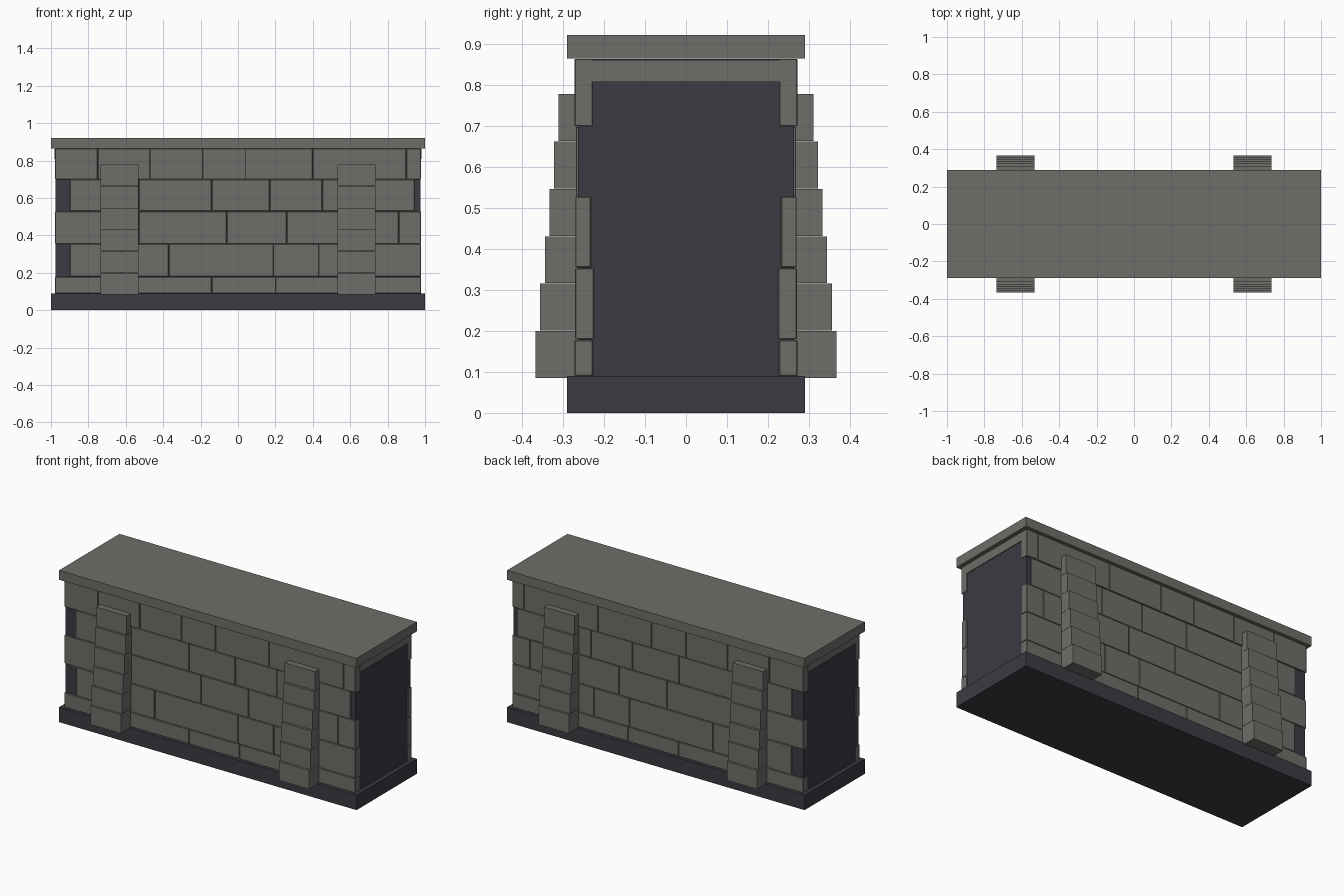
import bpy
import bmesh
from mathutils import Matrix, Vector

old = bpy.data.objects.get("Cube")
if old:
    bpy.data.objects.remove(old, do_unlink=True)


def make_material(name, colour):
    mat = bpy.data.materials.new(name)
    mat.use_nodes = True
    mat.diffuse_color = (*colour, 1)
    mat.node_tree.nodes["Principled BSDF"].inputs["Base Color"].default_value = (*colour, 1)
    return mat


STONE = make_material("grey stone", (0.155, 0.157, 0.142))
DARK = make_material("dark slate", (0.046, 0.043, 0.055))


def build(name, boxes, mat, bevel=0):
    """Make one object from boxes given as (low corner, high corner)."""
    bm = bmesh.new()
    for low, high in boxes:
        low, high = Vector(low), Vector(high)
        place = Matrix.Translation((low + high) / 2) @ Matrix.Diagonal((*(high - low), 1))
        bmesh.ops.create_cube(bm, size=1, matrix=place)
    mesh = bpy.data.meshes.new(name)
    bm.to_mesh(mesh)
    bm.free()
    mesh.materials.append(mat)
    obj = bpy.data.objects.new(name, mesh)
    bpy.context.collection.objects.link(obj)
    if bevel:
        mod = obj.modifiers.new("worn edges", "BEVEL")
        mod.width = bevel
        mod.segments = 1
    return obj


def side_box(side, x0, x1, y0, y1, z0, z1):
    """Box between two distances from the middle, on the front or back."""
    ya, yb = sorted((side * y0, side * y1))
    return (x0, ya, z0), (x1, yb, z1)


# Plinth, inner core and capping slab
build("plinth", [((-1, -0.29, 0), (1, 0.29, 0.09))], DARK)
build("wall_core", [((-0.975, -0.264, 0.09), (0.975, 0.264, 0.864))], DARK)
build("cap_slab", [((-1, -0.29, 0.865), (1, 0.29, 0.922))], STONE)
build("end_lintel", [((-0.98, -0.23, 0.808), (0.98, 0.23, 0.861))], STONE)

# Courses: bottom, top, inner depth, outer depth, joint positions
courses = [
    (0.09, 0.178, 0.227, 0.272, (-0.98, -0.55, -0.14, 0.20, 0.60, 0.98)),
    (0.18, 0.353, 0.225, 0.271, (-0.90, -0.62, -0.37, 0.19, 0.43, 0.68, 0.98)),
    (0.355, 0.528, 0.232, 0.270, (-0.98, -0.53, -0.06, 0.26, 0.58, 0.86, 0.98)),
    (0.53, 0.698, 0.240, 0.269, (-0.90, -0.53, -0.14, 0.17, 0.45, 0.945)),
    (0.70, 0.864, 0.228, 0.272, (-0.98, -0.75, -0.47, -0.19, 0.04, 0.40, 0.90, 0.98)),
]
GAP = 0.003

# Stone facing and stepped buttresses on both long sides
for label, side in (("front", -1), ("back", 1)):
    bricks = []
    for z0, z1, inner, outer, joints in courses:
        for a, b in zip(joints, joints[1:]):
            bricks.append(side_box(side, a + GAP / 2, b - GAP / 2, inner, outer, z0, z1))
    build(label + "_stone_courses", bricks, STONE, 0.002)

    for hand, cx in (("right", -0.633), ("left", 0.633)):
        blocks = []
        for i in range(6):
            bottom = 0.085 + i * 0.1157
            blocks.append(side_box(side, cx - 0.102, cx + 0.102, 0.25,
                                   0.367 - i * 0.0112, bottom, bottom + 0.1145))
        build(f"{label}_{hand}_buttress", blocks, STONE)
